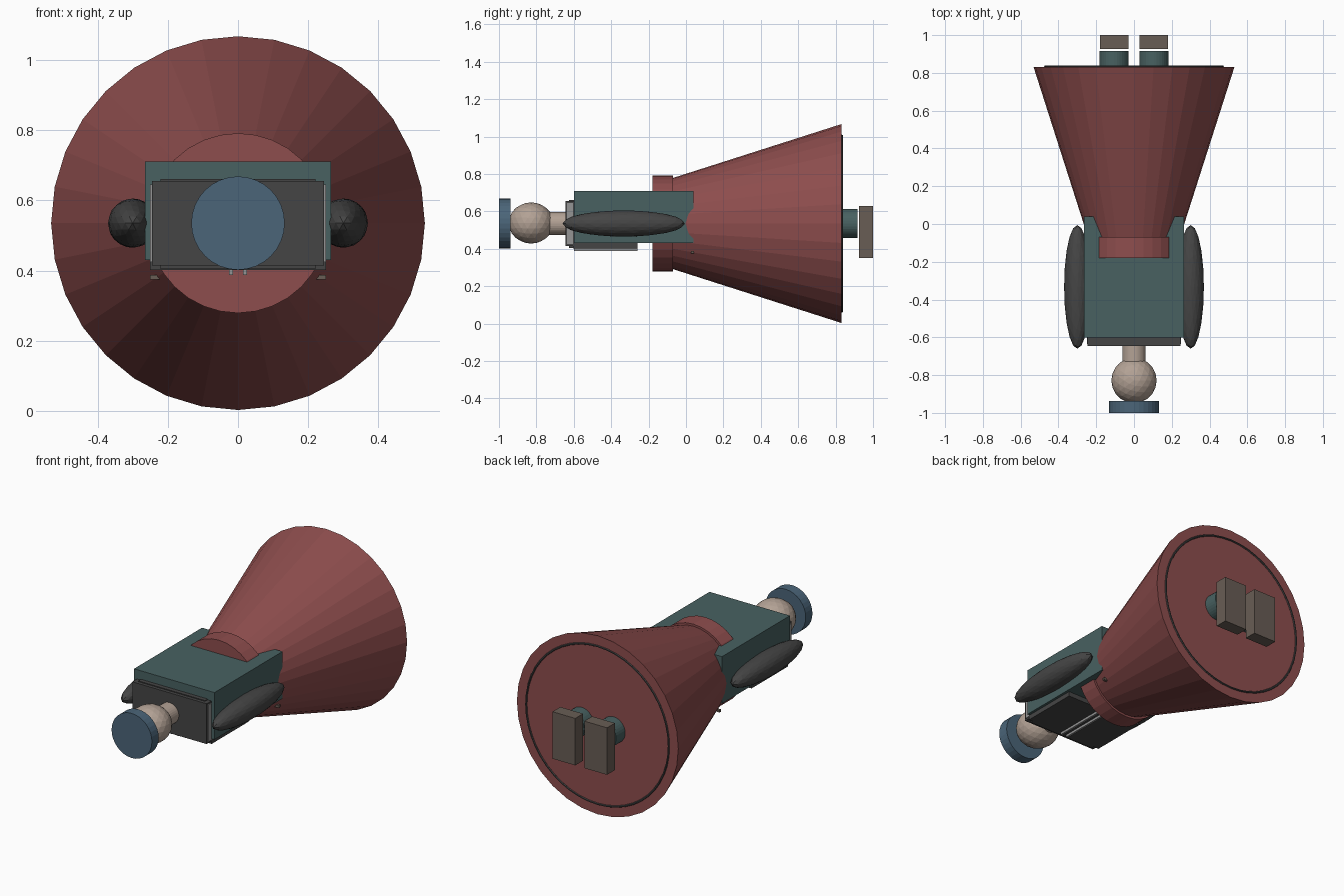
import bpy, math

if "Cube" in bpy.data.objects:
    bpy.data.objects.remove(bpy.data.objects["Cube"])

CZ = 0.535  # height of the body axis


def mat(name, c):
    m = bpy.data.materials.new(name)
    m.diffuse_color = (*c, 1)
    m.use_nodes = True
    m.node_tree.nodes["Principled BSDF"].inputs["Base Color"].default_value = m.diffuse_color
    return m


RED = mat("red", (0.27, 0.075, 0.075))
TEAL = mat("teal", (0.065, 0.12, 0.12))
BLUE = mat("blue", (0.07, 0.13, 0.19))
DARK = mat("charcoal", (0.06, 0.06, 0.06))
TAN = mat("tan", (0.45, 0.36, 0.30))
BROWN = mat("brown", (0.14, 0.11, 0.09))
PALE = mat("pale", (0.3, 0.3, 0.3))


def finish(name, m):
    o = bpy.context.object
    o.name = name
    o.data.materials.append(m)
    return o


def box(name, m, x0, x1, y0, y1, z0, z1):
    bpy.ops.mesh.primitive_cube_add(size=1, location=((x0 + x1) / 2, (y0 + y1) / 2, (z0 + z1) / 2))
    o = finish(name, m)
    o.scale = (x1 - x0, y1 - y0, z1 - z0)
    return o


def cone(name, m, r0, r1, y0, y1, x=0, z=CZ, n=32):
    # round part along y, r0 at y0 and r1 at y1
    bpy.ops.mesh.primitive_cone_add(vertices=n, radius1=r0, radius2=r1, depth=y1 - y0,
                                    location=(x, (y0 + y1) / 2, z), rotation=(-math.pi / 2, 0, 0))
    return finish(name, m)


def ball(name, m, loc, scale):
    bpy.ops.mesh.primitive_ico_sphere_add(subdivisions=3, radius=1, location=loc)
    o = finish(name, m)
    o.scale = scale
    return o


# Head, cap and neck
cone("cap", BLUE, 0.133, 0.133, -1.0, -0.937)
ball("head", TAN, (0, -0.828, CZ + 0.003), (0.12, 0.12, 0.11))
cone("neck", TAN, 0.062, 0.062, -0.75, -0.60)

# Torso and collar
box("torso", TEAL, -0.265, 0.265, -0.6, 0.04, 0.43, 0.71)
box("collar", DARK, -0.245, 0.245, -0.645, -0.59, 0.415, 0.655)
box("collar_edge", PALE, -0.25, 0.25, -0.635, -0.605, 0.425, 0.645)
box("collar_core", DARK, -0.22, 0.22, -0.625, -0.595, 0.405, 0.66)

# Chest panel with two raised strips
box("chest_panel", DARK, -0.25, 0.25, -0.605, -0.26, 0.402, 0.432)
for s in (-1, 1):
    box("chest_strip", PALE, s * 0.02 - 0.006, s * 0.02 + 0.006, -0.6, -0.26, 0.388, 0.405)

# Waistband, skirt and hem ring
cone("waistband", RED, 0.256, 0.256, -0.18, -0.07)
cone("skirt", RED, 0.242, 0.532, -0.075, 0.832)
bpy.ops.mesh.primitive_torus_add(major_segments=48, minor_segments=6, major_radius=0.47, minor_radius=0.006,
                                 location=(0, 0.833, CZ), rotation=(math.pi / 2, 0, 0))
finish("hem_ring", DARK)

# Mirrored arms, legs, feet and skirt studs
for s in (-1, 1):
    ball("arm", DARK, (s * 0.3, -0.333, CZ), (0.07, 0.327, 0.07))
    cone("leg", TEAL, 0.077, 0.077, 0.7, 0.917, x=s * 0.105)
    box("foot", BROWN, s * 0.105 - 0.075, s * 0.105 + 0.075, 0.926, 1.0, 0.35, 0.63)
    box("skirt_stud", BROWN, s * 0.235 - 0.015, s * 0.235 + 0.015, 0.028, 0.042, 0.374, 0.388)
